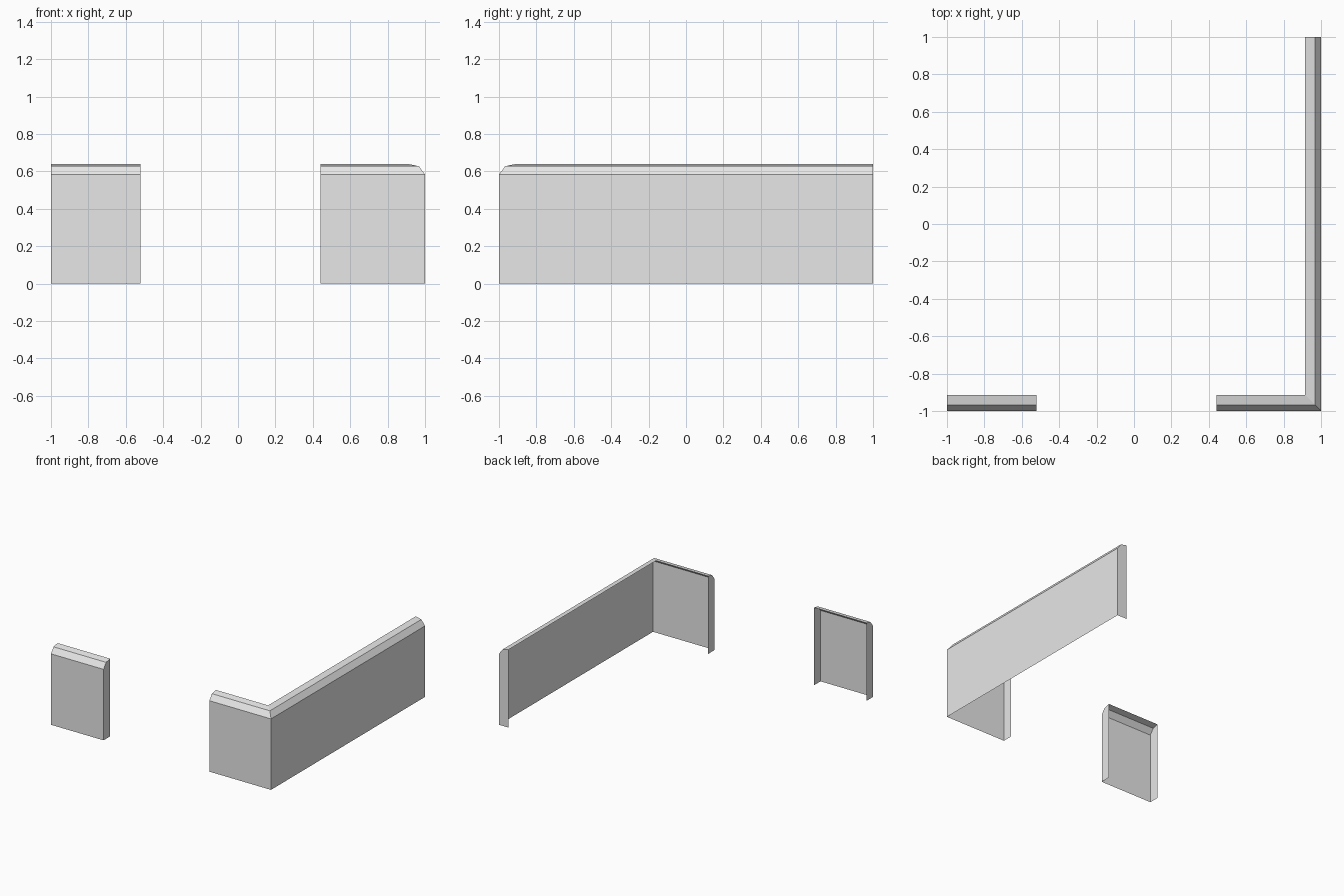
import bpy
import bmesh
from mathutils import Vector

cube = bpy.data.objects.get("Cube")
if cube:
    bpy.data.objects.remove(cube, do_unlink=True)

# Single plain grey material
GREY = (0.8, 0.8, 0.8, 1.0)
grey = bpy.data.materials.new("light_grey")
grey.use_nodes = True
grey.diffuse_color = GREY
grey.node_tree.nodes["Principled BSDF"].inputs["Base Color"].default_value = GREY

# Wall cross-section: (distance inward from the outer face, height)
DEPTH = 0.085
PROFILE = [(0, 0), (0, 0.583), (0.033, 0.628), (DEPTH, 0.639)]


def wall(name, path):
    """Sweep the profile along (outer point, inward direction) stations.

    The shell is open at the back and bottom, with a cap on each end.
    """
    bm = bmesh.new()
    rings = []
    for point, inward in path:
        base, direction = Vector((*point, 0)), Vector((*inward, 0))
        rings.append([bm.verts.new(base + direction * d + Vector((0, 0, z)))
                      for d, z in PROFILE])
    # Outer face, steep bevel and sloping top
    for a, b in zip(rings, rings[1:]):
        for i in range(len(PROFILE) - 1):
            bm.faces.new((a[i], b[i], b[i + 1], a[i + 1]))
    # End caps reach down to the ground at the back edge
    for ring, (point, inward), is_end in ((rings[0], path[0], False),
                                          (rings[-1], path[-1], True)):
        foot = bm.verts.new(Vector((*point, 0)) + Vector((*inward, 0)) * DEPTH)
        loop = ring + [foot]
        bm.faces.new(loop[::-1] if is_end else loop)

    mesh = bpy.data.meshes.new(name)
    bm.to_mesh(mesh)
    bm.free()
    mesh.materials.append(grey)
    obj = bpy.data.objects.new(name, mesh)
    bpy.context.collection.objects.link(obj)
    return obj


# Short free-standing panel
wall("short_wall_panel", [((-1, -1), (0, 1)), ((-0.522, -1), (0, 1))])

# L-shaped wall with a mitred corner
wall("corner_wall", [((0.44, -1), (0, 1)),
                     ((1, -1), (-1, 1)),
                     ((1, 1), (-1, 0))])
